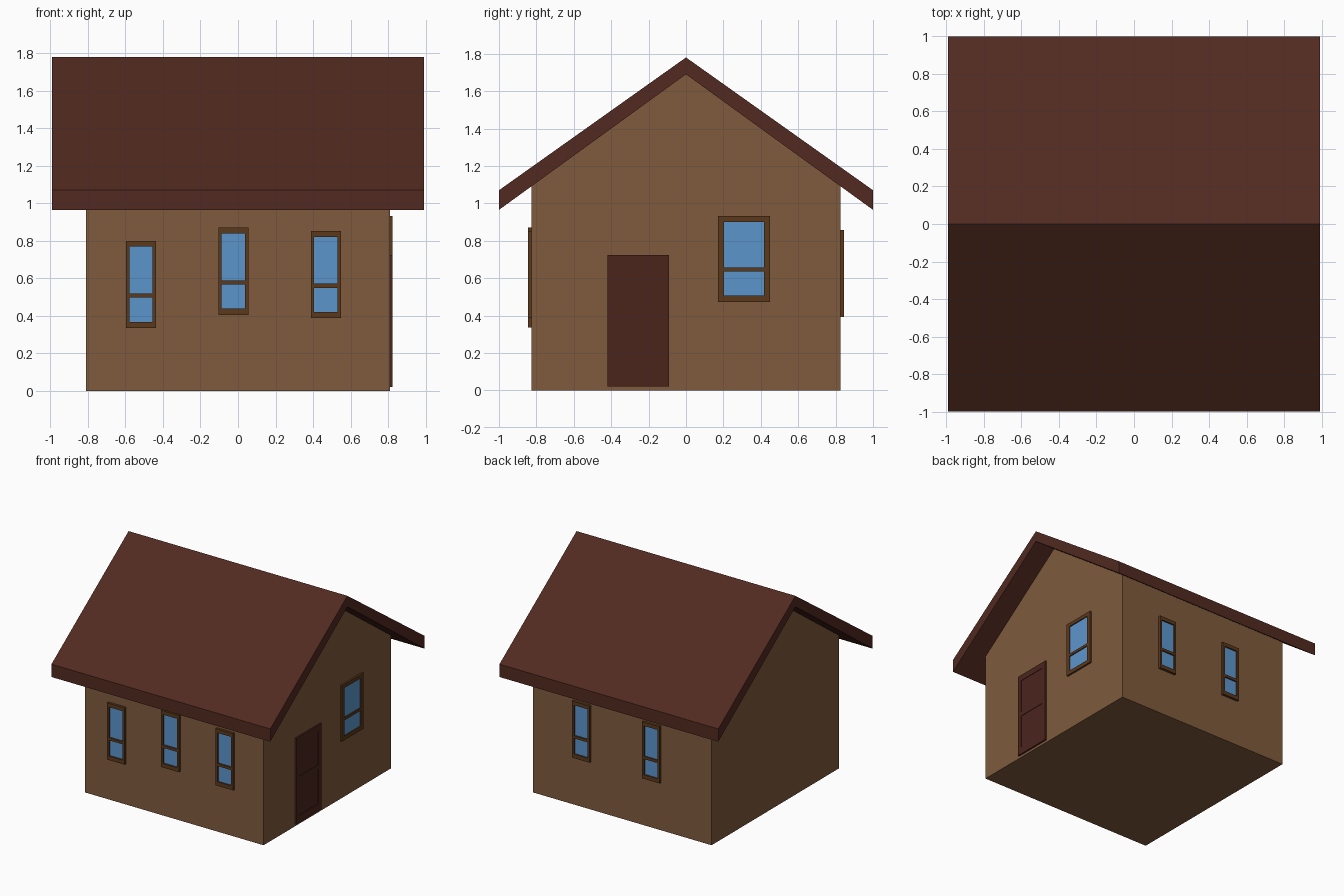
import bpy, bmesh
from mathutils import Vector

if "Cube" in bpy.data.objects:
    bpy.data.objects.remove(bpy.data.objects["Cube"])

WALL_X, WALL_Y = 0.81, 0.825


def material(name, rgb):
    m = bpy.data.materials.new(name)
    m.diffuse_color = [(c / 255) ** 2.2 for c in rgb] + [1]
    m.use_nodes = True
    m.node_tree.nodes["Principled BSDF"].inputs["Base Color"].default_value = m.diffuse_color
    return m


WALL = material("wall_brown", (126, 91, 63))
ROOF = material("roof_brown", (82, 46, 37))
FRAME = material("frame_brown", (91, 59, 33))
GLASS = material("glass_blue", (93, 148, 203))
DOOR = material("door_brown", (76, 41, 34))


def finish(name, bm, mat):
    bmesh.ops.recalc_face_normals(bm, faces=bm.faces)
    mesh = bpy.data.meshes.new(name)
    bm.to_mesh(mesh)
    bm.free()
    mesh.materials.append(mat)
    ob = bpy.data.objects.new(name, mesh)
    bpy.context.collection.objects.link(ob)


def extrude_profile(name, points, half, mat):
    """Extrude a (y, z) outline along x."""
    bm = bmesh.new()
    face = bm.faces.new([bm.verts.new((-half, y, z)) for y, z in points])
    geom = bmesh.ops.extrude_face_region(bm, geom=[face])["geom"]
    verts = [g for g in geom if isinstance(g, bmesh.types.BMVert)]
    bmesh.ops.translate(bm, verts=verts, vec=(2 * half, 0, 0))
    finish(name, bm, mat)


def on_wall(side, u, d, z):
    """Point at u along a wall, d out from it, z up."""
    return Vector({"front": (u, -WALL_Y - d, z),
                   "back": (u, WALL_Y + d, z),
                   "right": (WALL_X + d, u, z)}[side])


def wall_boxes(name, side, boxes, depth, mat):
    """Boxes (u0, u1, z0, z1) standing out from a wall, as one object."""
    bm = bmesh.new()
    for u0, u1, z0, z1 in boxes:
        a, b = on_wall(side, u0, -0.01, z0), on_wall(side, u1, depth, z1)
        verts = bmesh.ops.create_cube(bm, size=1)["verts"]
        size = b - a
        bmesh.ops.scale(bm, verts=verts, vec=[abs(s) for s in size])
        bmesh.ops.translate(bm, verts=verts, vec=(a + b) / 2)
    finish(name, bm, mat)


def window(name, side, u0, u1, z0, z1, border, depth):
    a, b, c, d = u0 + border, u1 - border, z0 + 0.033, z1 - 0.031
    bar = z0 + 0.162
    wall_boxes(name + "_frame", side,
               [(u0, a, z0, z1), (b, u1, z0, z1), (a, b, z0, c),
                (a, b, d, z1), (a, b, bar, bar + 0.022)], depth, FRAME)
    wall_boxes(name + "_glass", side, [(a, b, c, d)], depth * 0.4, GLASS)


# House body with gable ends
extrude_profile("house_walls", [(-WALL_Y, 0), (WALL_Y, 0), (WALL_Y, 1.095),
                                (0, 1.695), (-WALL_Y, 1.095)], WALL_X, WALL)

# Overhanging gable roof with vertical eave edges
extrude_profile("roof", [(-1, 0.965), (0, 1.69), (1, 0.965),
                         (1, 1.07), (0, 1.78), (-1, 1.07)], 0.993, ROOF)

# Windows
for i, (u, z) in enumerate([(-0.597, 0.335), (-0.105, 0.405), (0.388, 0.387)]):
    window(f"front_window_{i + 1}", "front", u, u + 0.16, z, z + 0.465, 0.018, 0.02)
for i, u in enumerate([0.283, -0.352]):
    window(f"back_window_{i + 1}", "back", u, u + 0.16, 0.392, 0.857, 0.018, 0.02)
window("side_window", "right", 0.17, 0.45, 0.473, 0.932, 0.033, 0.014)

# Door with shallow recessed panels
wall_boxes("door_panels", "right", [(-0.42, -0.09, 0.02, 0.725)], 0.009, DOOR)
wall_boxes("door_frame", "right",
           [(-0.42, -0.38, 0.02, 0.725), (-0.13, -0.09, 0.02, 0.725),
            (-0.38, -0.13, 0.02, 0.08), (-0.38, -0.13, 0.36, 0.40),
            (-0.38, -0.13, 0.675, 0.725)], 0.013, DOOR)
